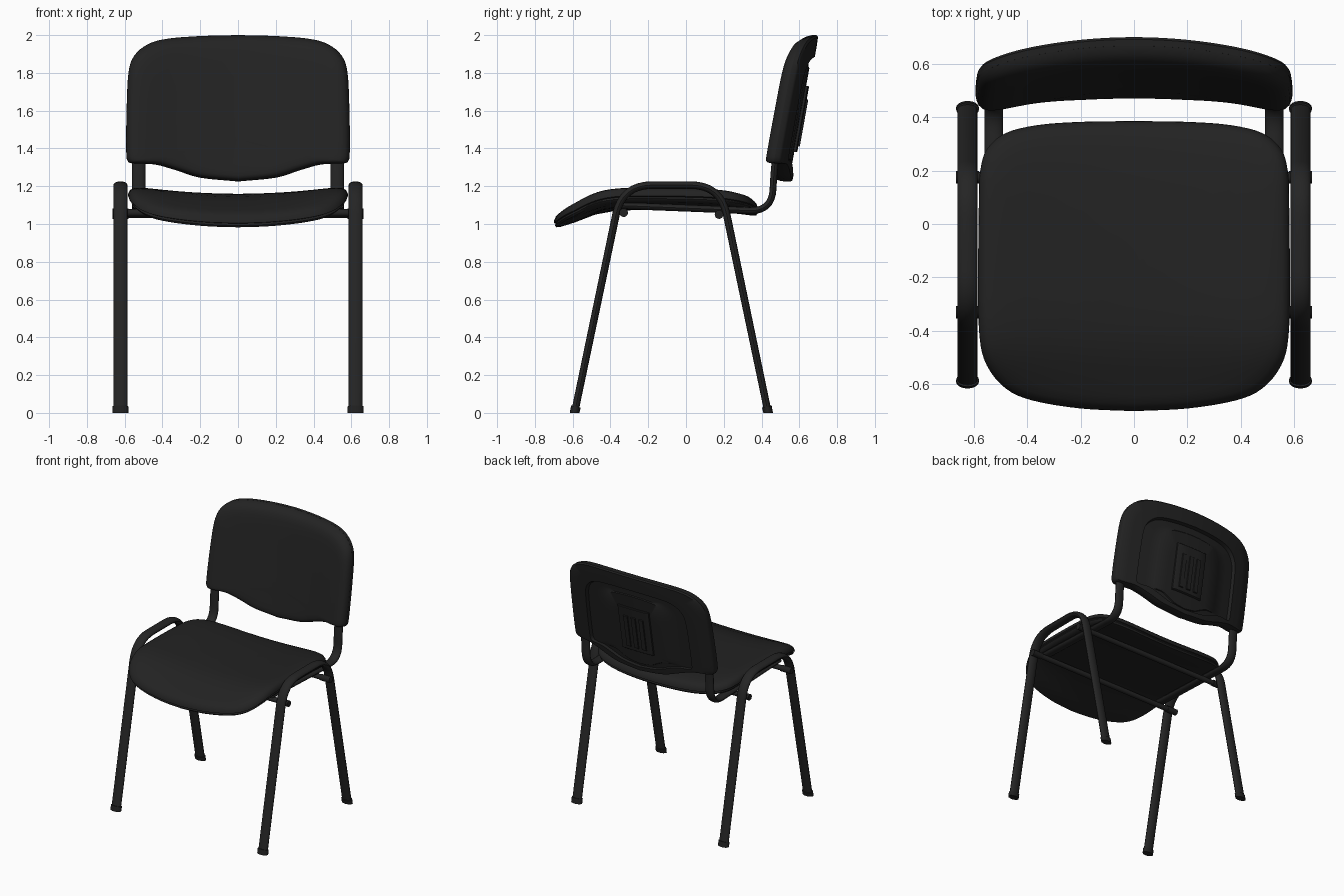
import bpy, bmesh, math
from mathutils import Vector

if "Cube" in bpy.data.objects:
    bpy.data.objects.remove(bpy.data.objects["Cube"])


def material(name, value):
    m = bpy.data.materials.new(name)
    m.diffuse_color = (value, value, value, 1)
    m.use_nodes = True
    m.node_tree.nodes["Principled BSDF"].inputs["Base Color"].default_value = m.diffuse_color
    return m


FABRIC = material("black_fabric", 0.0165)
METAL = material("black_metal", 0.018)
PLASTIC = material("black_plastic", 0.015)


def finish(name, bm, mat):
    bmesh.ops.recalc_face_normals(bm, faces=bm.faces)
    me = bpy.data.meshes.new(name)
    bm.to_mesh(me)
    bm.free()
    me.materials.append(mat)
    ob = bpy.data.objects.new(name, me)
    bpy.context.collection.objects.link(ob)
    bpy.ops.object.select_all(action='DESELECT')
    ob.select_set(True)
    bpy.context.view_layer.objects.active = ob
    bpy.ops.object.shade_smooth_by_angle(angle=math.radians(40))
    return ob


def smooth(pts, n=4):
    """Catmull-Rom curve through 2D points."""
    p = [Vector(q) for q in pts]
    p = [2 * p[0] - p[1]] + p + [2 * p[-1] - p[-2]]
    out = []
    for a, b, c, d in zip(p, p[1:], p[2:], p[3:]):
        for i in range(n):
            t = i / n
            out.append(0.5 * (2 * b + (c - a) * t + (2 * a - 5 * b + 4 * c - d) * t * t
                              + (3 * b - a - 3 * c + d) * t ** 3))
    return out + [p[-2]]


def mirrored(half):
    half = smooth(half)
    return half + [Vector((-p.x, p.y)) for p in half[-2:0:-1]]


def lookup(curve, x):
    for a, b in zip(curve, curve[1:]):
        if x <= b.x:
            return a.y + (b.y - a.y) * (x - a.x) / (b.x - a.x)
    return curve[-1].y


def bridge(bm, r0, r1):
    n = len(r0)
    for i in range(n):
        bm.faces.new((r0[i], r0[(i + 1) % n], r1[(i + 1) % n], r1[i]))


def pad(name, outline, centre, rings, place, mat):
    """Cushion from scaled copies of an outline; ring = (scale u, scale v, depth)."""
    bm = bmesh.new()
    c = Vector(centre)
    loops = [[bm.verts.new(place(c.x + (p.x - c.x) * su, c.y + (p.y - c.y) * sv, t))
              for p in outline] for su, sv, t in rings]
    for r0, r1 in zip(loops, loops[1:]):
        bridge(bm, r0, r1)
    for loop, ring in ((loops[0], rings[0]), (loops[-1], rings[-1])):
        tip = bm.verts.new(place(c.x, c.y, ring[2]))
        for i in range(len(loop)):
            bm.faces.new((tip, loop[i], loop[(i + 1) % len(loop)]))
    return finish(name, bm, mat)


def fillet(pts, d, n=8):
    """Polyline with rounded inner corners."""
    p = [Vector(q) for q in pts]
    out = [p[0]]
    for a, b, c in zip(p, p[1:], p[2:]):
        s, e = b + (a - b).normalized() * d, b + (c - b).normalized() * d
        for i in range(n + 1):
            t = i / n
            out.append(s * (1 - t) ** 2 + b * 2 * t * (1 - t) + e * t * t)
    return out + [p[-1]]


def tube(name, path, x0, a, b, mat, n=16):
    """Oval tube along a path in the YZ plane."""
    bm = bmesh.new()
    loops = []
    for i, p in enumerate(path):
        d = (path[min(i + 1, len(path) - 1)] - path[max(i - 1, 0)]).normalized()
        loop = []
        for k in range(n):
            w = 2 * math.pi * k / n
            off = b * math.sin(w)
            loop.append(bm.verts.new((x0 + a * math.cos(w), p.x - d.y * off,
                                      max(0, p.y + d.x * off) if p.y > 0 else 0)))
        loops.append(loop)
    for r0, r1 in zip(loops, loops[1:]):
        bridge(bm, r0, r1)
    bm.faces.new(loops[0])
    bm.faces.new(loops[-1])
    return finish(name, bm, mat)


# Seat cushion: dished across, dropping at the front edge
seat_outline = mirrored([(0, -.70), (.2, -.69), (.38, -.66), (.48, -.615), (.55, -.53),
                         (.578, -.42), (.583, -.2), (.58, .1), (.575, .2), (.55, .28),
                         (.48, .34), (.36, .37), (.2, .382), (0, .385)])
seat_profile = smooth([(-.72, 1.10), (-.6, 1.135), (-.5, 1.175), (-.4, 1.198), (-.25, 1.205),
                       (.1, 1.20), (.3, 1.182), (.4, 1.168)])


def on_seat(x, y, t):
    return x, y, lookup(seat_profile, y) - .045 * (1 - (x / .58) ** 2) - t


seat_rings = [(s, s, t) for s, t in
              [(.2, 0), (.4, 0), (.55, 0), (.7, 0), (.82, .001), (.9, .005), (.95, .012),
               (.98, .024), (.996, .042), (1, .056), (.985, .06), (.985, .066), (.99, .07),
               (.975, .082), (.94, .086), (.8, .086), (.6, .086), (.4, .086), (.2, .086)]]
pad("seat", seat_outline, (0, -.15), seat_rings, on_seat, FABRIC)

# Backrest: leaning, curved around the sitter, recessed rear panel
back_outline = mirrored([(0, 2.0), (.2, 1.995), (.38, 1.98), (.48, 1.95), (.55, 1.89),
                         (.58, 1.8), (.59, 1.6), (.592, 1.4), (.585, 1.335), (.55, 1.32),
                         (.44, 1.315), (.33, 1.285), (.2, 1.245), (0, 1.225)])


def on_back(x, z, t):
    return x, .40 + .18 * (z - 1.33) + .08 * (1 - (x / .59) ** 2) + t, z


front = [(s, s, t) for s, t in
         [(.2, 0), (.4, 0), (.6, 0), (.75, 0), (.86, .002), (.92, .008), (.96, .02),
          (.985, .038), (.997, .058)]]
pad("backrest_cushion", back_outline, (0, 1.45),
    front + [(1, 1, .07), (.9, .9, .07), (.6, .6, .07), (.3, .3, .07)], on_back, FABRIC)
pad("backrest_shell", back_outline, (0, 1.4),
    [(.3, .3, .06), (.6, .6, .06), (.9, .9, .06), (1, 1, .066), (1, 1, .09), (.985, .985, .1),
     (.86, .9, .102), (.73, .81, .102), (.715, .8, .076), (.6, .75, .076), (.47, .72, .078),
     (.455, .71, .084), (.3, .5, .084), (.15, .25, .084)], on_back, PLASTIC)


def rear_plate(name, cx, z0, z1, hw, t0, t1):
    corners = [(cx - hw, z0), (cx + hw, z0), (cx + hw, z1), (cx - hw, z1)]
    outline = []
    for p, q in zip(corners, corners[1:] + corners[:1]):
        outline += [Vector(p).lerp(Vector(q), i / 4) for i in range(4)]
    pad(name, outline, (cx, (z0 + z1) / 2),
        [(.5, .5, t0), (1, 1, t0), (1, 1, t1 - .004), (.94, .98, t1), (.5, .5, t1)],
        on_back, PLASTIC)


# Raised grip plate with vertical ribs on the rear panel
rear_plate("rear_grip_plate", 0, 1.38, 1.73, .13, .07, .1)
for i in (-1, 0, 1):
    rear_plate("rear_grip_rib", i * .065, 1.41, 1.66, .018, .095, .108)

# Steel frame: both sides mirrored across x
leg_path = fillet([(-.59, 0), (-.338, 1.206), (.183, 1.206), (.435, 0)], .16)
strap_path = fillet([(-.36, 1.098), (.455, 1.066), (.468, 1.33), (.535, 1.7)], .12)
for side, sx in (("left", -1), ("right", 1)):
    tube(side + "_leg_frame", leg_path, sx * .6225, .0375, .02, METAL)
    tube(side + "_back_support", strap_path, sx * .525, .035, .018, METAL)
    for end, y, dy in (("front", -.59, .007), ("rear", .435, -.007)):
        tube(f"{side}_{end}_foot", [Vector((y, 0)), Vector((y + dy, .034))],
             sx * .6225, .043, .026, PLASTIC)

# Cross bars under the seat, with end caps
for name, y, z in (("front", -.33, 1.06), ("rear", .175, 1.05)):
    for part, r, x0, x1, mat in (("bar", .019, -.64, .64, METAL),
                                 ("left_cap", .023, -.665, -.58, PLASTIC),
                                 ("right_cap", .023, .58, .665, PLASTIC)):
        bm = bmesh.new()
        loops = [[bm.verts.new((x, y + r * math.cos(k * math.pi / 8),
                                z + r * math.sin(k * math.pi / 8))) for k in range(16)]
                 for x in (x0, x1)]
        bridge(bm, *loops)
        for loop in loops:
            bm.faces.new(loop)
        finish(f"{name}_cross_{part}", bm, mat)
